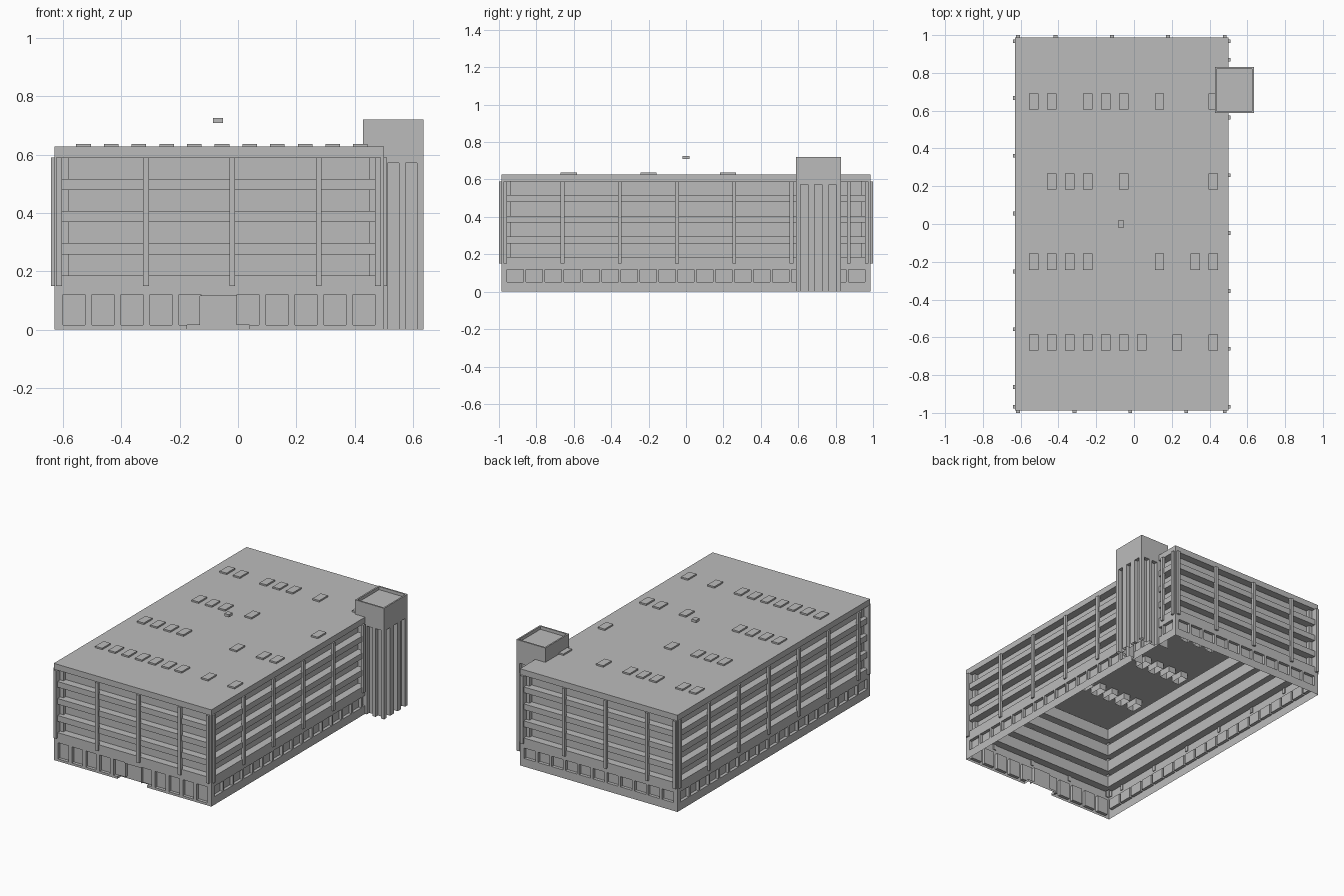
import bpy, bmesh
from mathutils import Vector

cube = bpy.data.objects.get("Cube")
if cube:
    bpy.data.objects.remove(cube)

concrete = bpy.data.materials.new("grey_concrete")
concrete.use_nodes = True
GREY = (0.5, 0.5, 0.5, 1)
concrete.diffuse_color = GREY
concrete.node_tree.nodes["Principled BSDF"].inputs["Base Color"].default_value = GREY


def finish(name, bm):
    mesh = bpy.data.meshes.new(name)
    bm.to_mesh(mesh)
    bm.free()
    mesh.materials.append(concrete)
    obj = bpy.data.objects.new(name, mesh)
    bpy.context.collection.objects.link(obj)
    return obj


def box(bm, low, high):
    low, high = Vector(low), Vector(high)
    verts = bmesh.ops.create_cube(bm, size=1)["verts"]
    for v in verts:
        v.co = (low + high) / 2 + v.co * (high - low)


def relief(name, origin, u, v, size, cuts):
    """Flat sheet with rectangles (u0, u1, v0, v1, depth) sunk into it."""
    origin, u, v = Vector(origin), Vector(u), Vector(v)
    normal = u.cross(v)
    us = sorted({0, size[0], *(round(k, 4) for c in cuts for k in c[:2])})
    vs = sorted({0, size[1], *(round(k, 4) for c in cuts for k in c[2:4])})
    bm = bmesh.new()

    def depth(i, j):
        a, b = (us[i] + us[i + 1]) / 2, (vs[j] + vs[j + 1]) / 2
        for c in cuts:
            if c[0] < a < c[1] and c[2] < b < c[3]:
                return c[4]
        return 0

    def quad(*points):
        bm.faces.new([bm.verts.new(origin + u * a + v * b - normal * d) for a, b, d in points])

    for i in range(len(us) - 1):
        for j in range(len(vs) - 1):
            a, b, c, e, d = us[i], us[i + 1], vs[j], vs[j + 1], depth(i, j)
            quad((a, c, d), (b, c, d), (b, e, d), (a, e, d))
            if i + 2 < len(us) and depth(i + 1, j) != d:
                f = depth(i + 1, j)
                quad((b, c, d), (b, c, f), (b, e, f), (b, e, d))
            if j + 2 < len(vs) and depth(i, j + 1) != d:
                f = depth(i, j + 1)
                quad((a, e, d), (b, e, d), (b, e, f), (a, e, f))
    bmesh.ops.remove_doubles(bm, verts=bm.verts, dist=0.0002)
    return finish(name, bm)


X0, X1, Y, H = -0.63, 0.5, 0.987, 0.627
WIDTH, LENGTH = X1 - X0, 2 * Y
UP = (0, 0, 1)


def storeys(length):
    # Four long window bands between the corner posts
    return [(0.027, length - 0.027, z, z + 0.073, 0.05) for z in (0.185, 0.296, 0.406, 0.516)]


def ground(length, count, width, sill):
    # Evenly spaced ground floor windows
    pitch = (length - 0.06 - width) / (count - 1)
    return [(0.03 + k * pitch, 0.03 + k * pitch + width, sill, 0.12, 0.02) for k in range(count)]


# Front wall with recessed entrance
entrance = [(0.5, 0.625, 0, 0.115, 0.04), (0.455, 0.67, 0, 0.015, 0.04)]
windows = [w for k, w in enumerate(ground(WIDTH, 11, 0.075, 0.015)) if k != 5]
relief("front_wall", (X0, -Y, 0), (1, 0, 0), UP, (WIDTH, H), entrance + windows + storeys(WIDTH))

# Back and side walls
relief("back_wall", (X1, Y, 0), (-1, 0, 0), UP, (WIDTH, H),
       ground(WIDTH, 11, 0.082, 0.053) + storeys(WIDTH))
relief("left_wall", (X1, -Y, 0), (0, 1, 0), UP, (LENGTH, H),
       ground(LENGTH, 19, 0.088, 0.053) + storeys(LENGTH))
relief("right_wall", (X0, Y, 0), (0, -1, 0), UP, (LENGTH, H),
       ground(LENGTH, 19, 0.088, 0.053) + storeys(LENGTH))

# Roof with raised skylights, marked by column in each row
rows = {0.648: (0, 1, 3, 4, 5, 7, 10), 0.225: (1, 2, 3, 5, 10),
        -0.2: (0, 1, 2, 3, 7, 9, 10), -0.627: (0, 1, 2, 3, 4, 5, 6, 8, 10)}
skylights = [(-0.53 + 0.095 * k, y) for y, columns in rows.items() for k in columns]
relief("roof", (X0, -Y, H), (1, 0, 0), (0, 1, 0), (WIDTH, LENGTH),
       [(x - X0 - 0.025, x - X0 + 0.025, y + Y - 0.043, y + Y + 0.043, -0.01) for x, y in skylights])

# Open shafts below the skylights
bm = bmesh.new()
for x, y in skylights:
    box(bm, (x - 0.025, y - 0.043, H - 0.04), (x + 0.025, y + 0.043, H))
bm.normal_update()
bmesh.ops.delete(bm, geom=[f for f in bm.faces if abs(f.normal.z) > 0.5], context="FACES")
finish("skylight_shafts", bm)

# Pilasters on all four sides
bm = bmesh.new()
LOW, TOP, HALF, OUT, IN = 0.15, 0.59, 0.01, 0.013, 0.006
for side, xs in ((-1, (-0.315, -0.02, 0.277)), (1, (-0.415, -0.117, 0.18))):
    for x in (-0.614, *xs, 0.48):
        y0, y1 = sorted((side * (Y - IN), side * (Y + OUT)))
        box(bm, (x - HALF, y0, LOW), (x + HALF, y1, TOP))
for wall, side, start in ((X1, 1, -0.66), (X0, -1, -0.863)):
    for y in (-0.967, *(start + 0.306 * k for k in range(6)), 0.967):
        x0, x1 = sorted((wall - side * IN, wall + side * 0.011))
        box(bm, (x0, y - HALF, LOW), (x1, y + HALF, TOP))
finish("pilasters", bm)

# Stair tower with vertical slots and a sunken top
TX0, TX1, TY0, TY1, TH = 0.428, 0.636, 0.588, 0.83, 0.72
TW, TL = TX1 - TX0, TY1 - TY0


def slots(starts):
    return [(s, s + 0.039, 0, 0.572, 0.025) for s in starts]


relief("tower_front", (TX0, TY0, 0), (1, 0, 0), UP, (TW, TH), slots((0.085, 0.147)))
relief("tower_back", (TX1, TY1, 0), (-1, 0, 0), UP, (TW, TH), slots((0.022, 0.084)))
relief("tower_outer_side", (TX1, TY0, 0), (0, 1, 0), UP, (TL, TH), slots((0.024, 0.1, 0.176)))
relief("tower_inner_side", (TX0, TY1, H - 0.04), (0, -1, 0), UP, (TL, TH - H + 0.04), [])
relief("tower_top", (TX0, TY0, TH), (1, 0, 0), (0, 1, 0), (TW, TL),
       [(0.01, TW - 0.01, 0.01, TL - 0.01, 0.02)])

# Small beacon above the roof
bm = bmesh.new()
box(bm, (-0.085, -0.018, 0.709), (-0.052, 0.018, 0.726))
finish("roof_beacon", bm)
